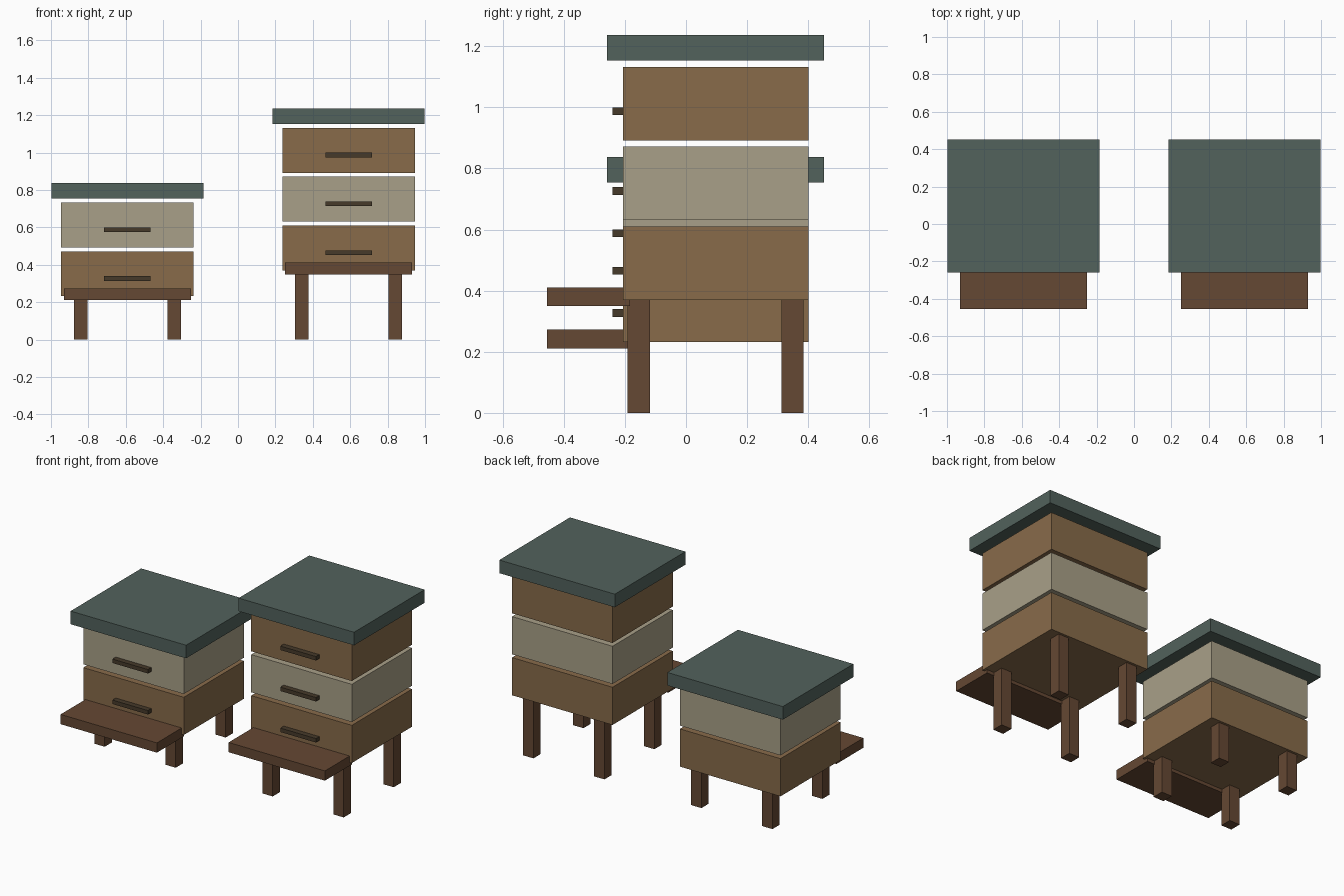
import bpy, bmesh

if "Cube" in bpy.data.objects:
    bpy.data.objects.remove(bpy.data.objects["Cube"])


def material(name, rgb):
    # Convert a display colour (0-255) to linear values
    def lin(c):
        c /= 255
        return c / 12.92 if c <= 0.04045 else ((c + 0.055) / 1.055) ** 2.4
    m = bpy.data.materials.new(name)
    m.diffuse_color = (*[lin(c) for c in rgb], 1)
    m.use_nodes = True
    m.node_tree.nodes["Principled BSDF"].inputs["Base Color"].default_value = m.diffuse_color
    return m


ROOF = material("slate_green", (82, 98, 92))
WOOD = material("honey_wood", (136, 107, 74))
CREAM = material("pale_cream", (169, 160, 136))
STAND = material("dark_red_wood", (101, 72, 51))
GRIP = material("dark_grip", (70, 58, 42))


def block(name, x, y, z, mat):
    """Box spanning the (min, max) ranges given on each axis."""
    bm = bmesh.new()
    bmesh.ops.create_cube(bm, size=1)
    for v in bm.verts:
        v.co = [r[0] if c < 0 else r[1] for c, r in zip(v.co, (x, y, z))]
    me = bpy.data.meshes.new(name)
    bm.to_mesh(me)
    bm.free()
    me.materials.append(mat)
    bpy.context.collection.objects.link(bpy.data.objects.new(name, me))


def around(c, half):
    return (c - half, c + half)


BOX_H, GAP, ROOF_H = 0.24, 0.021, 0.0835
YC = 0.097  # centre of the hive bodies


def hive(side, cx, base, colours):
    # Four legs
    for lx, xs in (("left", -1), ("right", 1)):
        for ly, ys in (("front", -1), ("back", 1)):
            block(f"{side}_{ly}_{lx}_leg", around(cx + xs * 0.25, 0.0365),
                  around(YC + ys * 0.2515, 0.0365), (0, base), STAND)
    # Landing board, reaching slightly under the lowest box
    block(f"{side}_landing_board", around(cx, 0.339), (-0.455, -0.184),
          (base - 0.021, base + 0.041), STAND)
    # Stacked boxes with a thin gap, each with a front handle
    z = base
    for i, mat in enumerate(colours, 1):
        block(f"{side}_box_{i}", around(cx, 0.354), around(YC, 0.303),
              (z, z + BOX_H), mat)
        block(f"{side}_handle_{i}", around(cx, 0.125), (-0.24, -0.2),
              around(z + 0.095, 0.0125), GRIP)
        z += BOX_H + GAP
    # Overhanging roof
    block(f"{side}_roof", around(cx, 0.4065), around(YC, 0.355),
          (z, z + ROOF_H), ROOF)


hive("left", -0.5935 + 0.002, 0.232, [WOOD, CREAM])
hive("right", 0.5935 - 0.002, 0.370, [WOOD, CREAM, WOOD])
